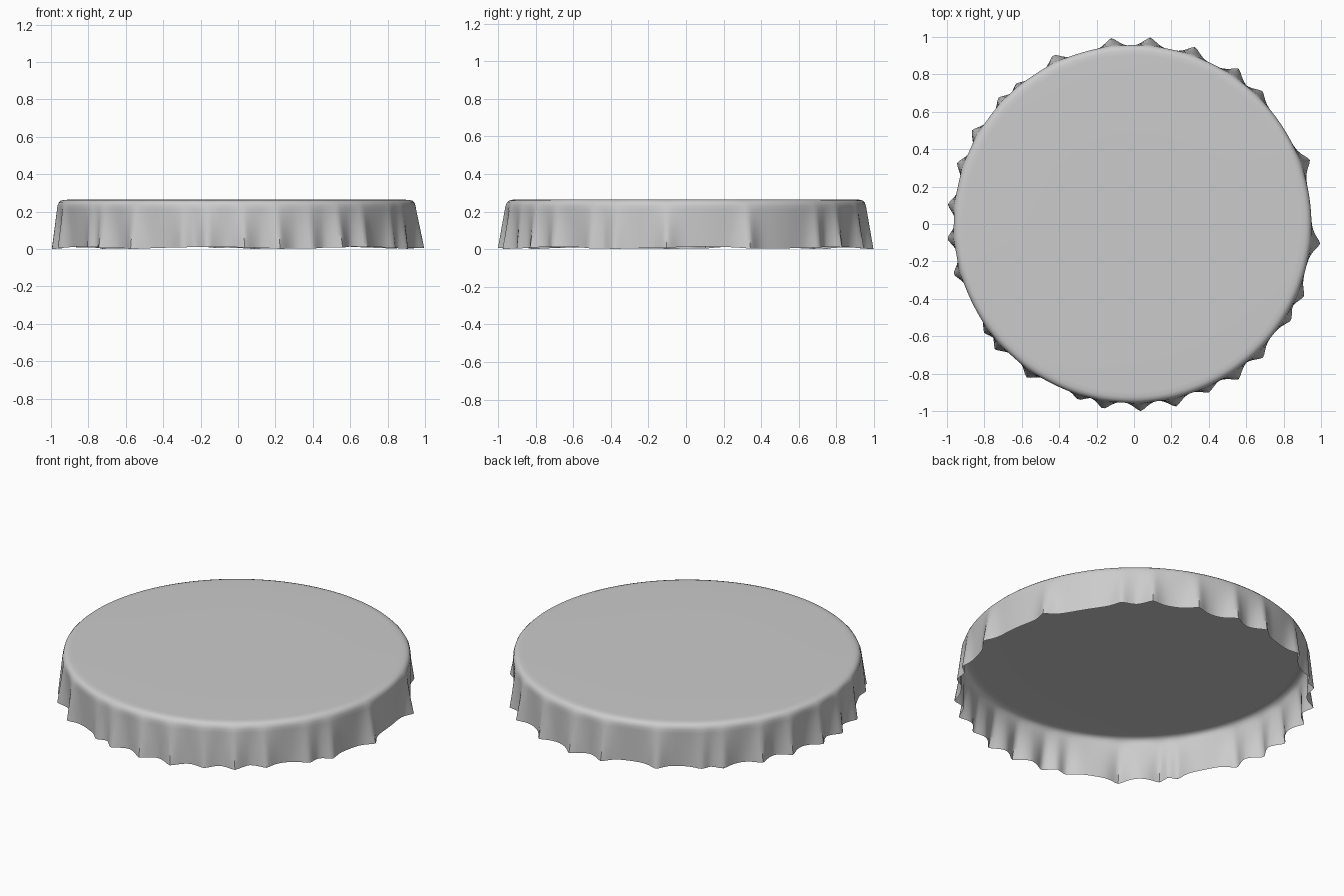
import bpy, bmesh, math

if "Cube" in bpy.data.objects:
    bpy.data.objects.remove(bpy.data.objects["Cube"])

# Angles (degrees) of the fold crests around the skirt
CRESTS = [97, 85, 71, 56, 46, 20, -6, -23, -31.5, -46, -56, -66, -77, -88, -99.5,
          -107.5, -125, -138, -144, -164.5, -175.5, 174, 161, 150, 137, 130, 115.5]
# Crests that stick out a little less
SMALL = {46: 0.75, -23: 0.75, -31.5: 0.7, -46: 0.85, 137: 0.8, 130: 0.6, -107.5: 0.7,
         -144: 0.8, -66: 0.7}
SEG = 360


def fold(deg):
    """Fold height 0..1 at an angle: rounded valleys, pointed crests."""
    best = 0.0
    for c in CRESTS:
        d = abs((deg - c + 180) % 360 - 180)
        best = max(best, SMALL.get(c, 1.0) * math.exp(-(d / 3.0) ** 1.5))
    return best


# Cross-section: (radius, z, amount of fold)
profile = [(0.45, 0.265, 0), (0.90, 0.265, 0), (0.925, 0.264, 0), (0.941, 0.259, 0),
           (0.951, 0.249, 0.03), (0.956, 0.232, 0.10)]
for i in range(1, 11):
    t = i / 10
    profile.append((0.956 - 0.004 * t, 0.232 - 0.222 * t, 0.10 + 0.90 * t))

bm = bmesh.new()
folds = [fold(360 * k / SEG) for k in range(SEG)]
rings = []
for r, z, amt in profile:
    ring = []
    for k in range(SEG):
        a = math.tau * k / SEG
        f = folds[k]
        rad = r + amt * 0.049 * f - amt * 0.004 * (1 - f)
        # hem dips and rises slightly
        zz = z + amt * (0.005 * math.sin(7 * a + 1) - 0.004 * f)
        ring.append(bm.verts.new((rad * math.cos(a) - 0.008 * (1 - amt),
                                  rad * math.sin(a), max(zz, 0))))
    rings.append(ring)

# Flat top and the open draped skirt
bm.faces.new(rings[0])
for up, low in zip(rings, rings[1:]):
    for k in range(SEG):
        n = (k + 1) % SEG
        bm.faces.new((up[k], low[k], low[n], up[n]))
bmesh.ops.recalc_face_normals(bm, faces=bm.faces)

# Rest the hem on the ground
lowest = min(v.co.z for v in bm.verts)
bmesh.ops.translate(bm, verts=bm.verts, vec=(0, 0, -lowest))

mesh = bpy.data.meshes.new("draped_round_cover")
bm.to_mesh(mesh)
bm.free()
if mesh.polygons[0].normal.z < 0:
    mesh.flip_normals()
cover = bpy.data.objects.new("draped_round_cover", mesh)
bpy.context.collection.objects.link(cover)
bpy.context.view_layer.objects.active = cover
cover.select_set(True)
bpy.ops.object.shade_smooth_by_angle(angle=math.radians(45))
